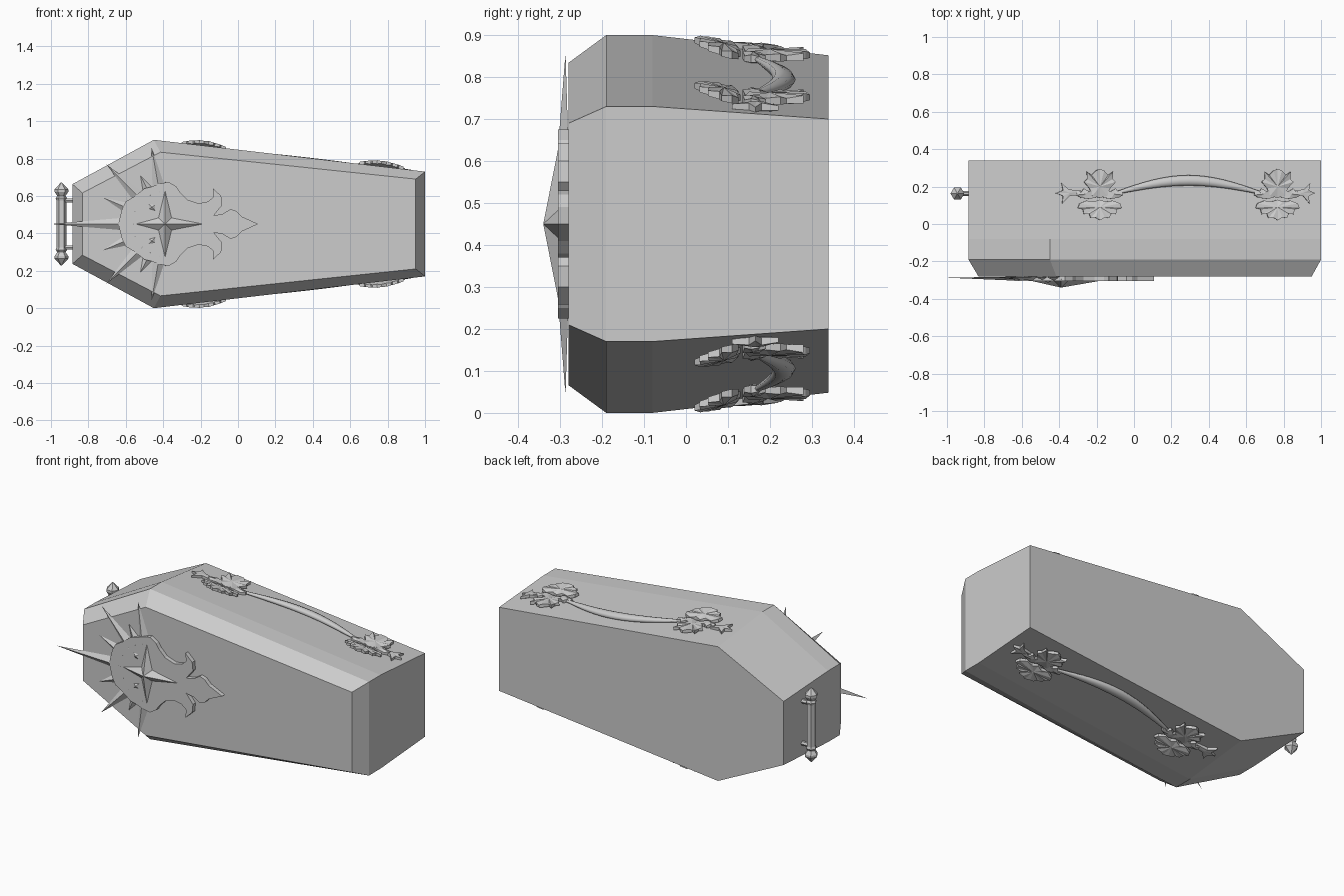
import bpy, bmesh, math

if "Cube" in bpy.data.objects:
    bpy.data.objects.remove(bpy.data.objects["Cube"])

MID = 0.45  # height of the horizontal mirror plane

grey = bpy.data.materials.new("grey")
grey.diffuse_color = (0.604, 0.604, 0.604, 1)
grey.use_nodes = True
grey.node_tree.nodes["Principled BSDF"].inputs["Base Color"].default_value = grey.diffuse_color


def make(name, verts, faces, mirror=False):
    """Object from points given relative to the mirror plane."""
    bm = bmesh.new()
    vs = [bm.verts.new(v) for v in verts]
    for f in faces:
        bm.faces.new([vs[i] for i in f])
    bmesh.ops.recalc_face_normals(bm, faces=bm.faces)
    me = bpy.data.meshes.new(name)
    bm.to_mesh(me)
    bm.free()
    me.materials.append(grey)
    ob = bpy.data.objects.new(name, me)
    ob.location.z = MID
    bpy.context.collection.objects.link(ob)
    if mirror:
        mod = ob.modifiers.new("mirror", 'MIRROR')
        mod.use_axis = (False, False, True)
        mod.use_mirror_merge = False
    return ob


def loft(name, rings, mirror=False):
    """Skin a list of equal rings and cap both ends."""
    n = len(rings[0])
    faces = [(k * n + i, k * n + (i + 1) % n, (k + 1) * n + (i + 1) % n, (k + 1) * n + i)
             for k in range(len(rings) - 1) for i in range(n)]
    faces += [tuple(range(n)), tuple((len(rings) - 1) * n + i for i in range(n))]
    return make(name, [p for r in rings for p in r], faces, mirror)


def pyramid(name, base, apex, mirror=False):
    n = len(base)
    faces = [(i, (i + 1) % n, n) for i in range(n)] + [tuple(range(n))]
    return make(name, base + [apex], faces, mirror)


# coffin body: six-sided outline, bevelled lid, slight taper to the back
def outline(y, half, scale=1):
    top = [(x, y, z * scale) for x, z in half]
    return top + [(x, y, -z) for x, y, z in reversed(top)]


OUTER = [(-0.885, 0.213), (-0.45, 0.45), (1.0, 0.28)]
INNER = [(-0.832, 0.166), (-0.415, 0.384), (0.95, 0.24)]
loft("coffin_body", [outline(-0.28, INNER), outline(-0.19, OUTER),
                     outline(-0.08, OUTER), outline(0.34, OUTER, 0.893)])

# lid emblem plate
CREST = [(-0.62, .08), (-0.60, .12), (-0.55, .15), (-0.50, .19), (-0.46, .20),
         (-0.42, .215), (-0.37, .225), (-0.33, .20), (-0.31, .17), (-0.27, .13),
         (-0.21, .11), (-0.16, .12), (-0.13, .145), (-0.135, .192), (-0.09, .15),
         (-0.085, .10), (-0.11, .07), (-0.13, .045), (-0.08, .055), (-0.04, .08),
         (-0.01, .07), (0.02, .04)]
crest = [(-0.64, 0)] + CREST + [(0.108, 0)] + [(x, -z) for x, z in reversed(CREST)]
loft("emblem_plate", [[(x, y, z) for x, z in crest] for y in (-0.275, -0.305)])

# radiating spikes
CX = -0.39
for deg, length in ((180, .61), (157, .36), (134.5, .45), (117, .29), (100, .415)):
    a = math.radians(deg)
    d, s = (math.cos(a), math.sin(a)), (-math.sin(a), math.cos(a))

    def at(r, w, y):
        return (CX + d[0] * r + s[0] * w, y, d[1] * r + s[1] * w)
    pyramid("emblem_spike", [at(.17, -.038, -.28), at(.17, 0, -.306), at(.17, .038, -.28)],
            at(length, 0, -.287), mirror=deg != 180)

# four-pointed raised star
star = [(-0.59, 0), (-0.435, .042), (CX, .228), (-0.345, .042),
        (-0.13, 0), (-0.345, -.042), (CX, -.228), (-0.435, -.042)]
pyramid("emblem_star", [(x, -0.295, z) for x, z in star], (CX, -0.34, 0))

# small diamond studs beside the star
stud = [(-0.487, .115), (-0.437, .108), (-0.432, .062), (-0.482, .075)]
pyramid("emblem_stud", [(x, -0.3, z) for x, z in stud], (-0.46, -0.314, .09), True)


# head handle: hexagonal rod with pointed knobs and two posts
def ring(centre, r, axis, n=6):
    pts = []
    for i in range(n):
        a = 2 * math.pi * i / n
        u, v = r * math.cos(a), r * math.sin(a)
        pts.append((centre[0] + u, centre[1] + v, centre[2]) if axis == 'z'
                   else (centre[0], centre[1] + u, centre[2] + v))
    return pts


PROFILE = [(.003, .222), (.037, .185), (.037, .172), (.022, .15), (.031, .138), (.026, .125)]
PROFILE += [(r, -h) for r, h in reversed(PROFILE)]
loft("head_handle_rod", [ring((-0.944, .163, h), r, 'z') for r, h in PROFILE])
loft("head_handle_post", [ring((x, .163, .126), .013, 'x') for x in (-0.945, -0.88)], True)


# side fittings: points laid on the sloped side at height h above it
def on_side(x, y, h):
    z = (.45 - .117 * (x + .45)) * (1 - .107 * (y + .08) / .42)
    return (x + .11 * h, y, z + h)


def fan(name, pts, centre, height, lift, thick=.013):
    """Flared slab with a centre point; height rises away from the middle line."""
    def h(y):
        return height + lift * abs(y - .14) / .12
    n = len(pts)
    top = [on_side(x, y, h(y) + (.006 if i % 2 else 0)) for i, (x, y) in enumerate(pts)]
    low = [on_side(x, y, h(y) - thick) for x, y in pts]
    c = [on_side(*centre, h(centre[1]) + .008), on_side(*centre, h(centre[1]) - thick - .008)]
    faces = []
    for i in range(n):
        j = (i + 1) % n
        faces += [(i, j, n + j, n + i), (i, j, 2 * n), (n + i, n + j, 2 * n + 1)]
    make(name, top + low + c, faces, True)


SHELL = [(.025, .035), (.05, .032), (.058, .055), (.085, .052), (.092, .08),
         (.118, .085), (.108, .11), (.07, .125), (.03, .12)]
CROWN = [(.04, .15), (.055, .19), (.085, .225), (.068, .24), (.07, .28), (.045, .262),
         (.022, .285)]
WING = [(.02, .14), (.06, .135), (.1, .14), (.125, .155), (.12, .178), (.1, .17),
        (.085, .19), (.06, .175), (.03, .18)]
LEAF = [(.10, .155), (.16, .15), (.2, .11), (.196, .15), (.235, .165), (.196, .18),
        (.205, .22), (.165, .185), (.10, .178)]

for ox, out in ((-0.185, -1), (0.765, 1)):
    def both(half, first, last):
        pts = [first] + half + [last] + [(-x, y) for x, y in reversed(half)]
        return [(ox + x, y) for x, y in pts]
    fan("handle_shell", both(SHELL, (0, .02), (0, .13)), (ox, .09), .014, .022)
    fan("handle_crown", both(CROWN, (0, .14), (0, .295)), (ox, .2), .014, .012)
    for s in (-1, 1):
        fan("handle_scroll", [(ox + s * x, y) for x, y in WING], (ox + s * .075, .16), .016, .01)
    k = 1.0 if out < 0 else .86
    fan("handle_leaf", [(ox + out * x * k, y) for x, y in LEAF], (ox + out * .16 * k, .167),
        .01, .01, .012)

# carrying bar: flattened arc, thickest in the middle
rings = []
for i in range(17):
    t = i / 16
    x, bow = -0.10 + .78 * t, math.sin(math.pi * t)
    w, hh = .008 + .02 * bow, .006 + .012 * bow
    rings.append([on_side(x, .165 + .068 * bow + w * math.cos(a), .012 + hh * math.sin(a))
                  for a in (2 * math.pi * j / 8 for j in range(8))])
bar = loft("handle_bar", rings, True)
for p in bar.data.polygons:
    p.use_smooth = len(p.vertices) == 4
